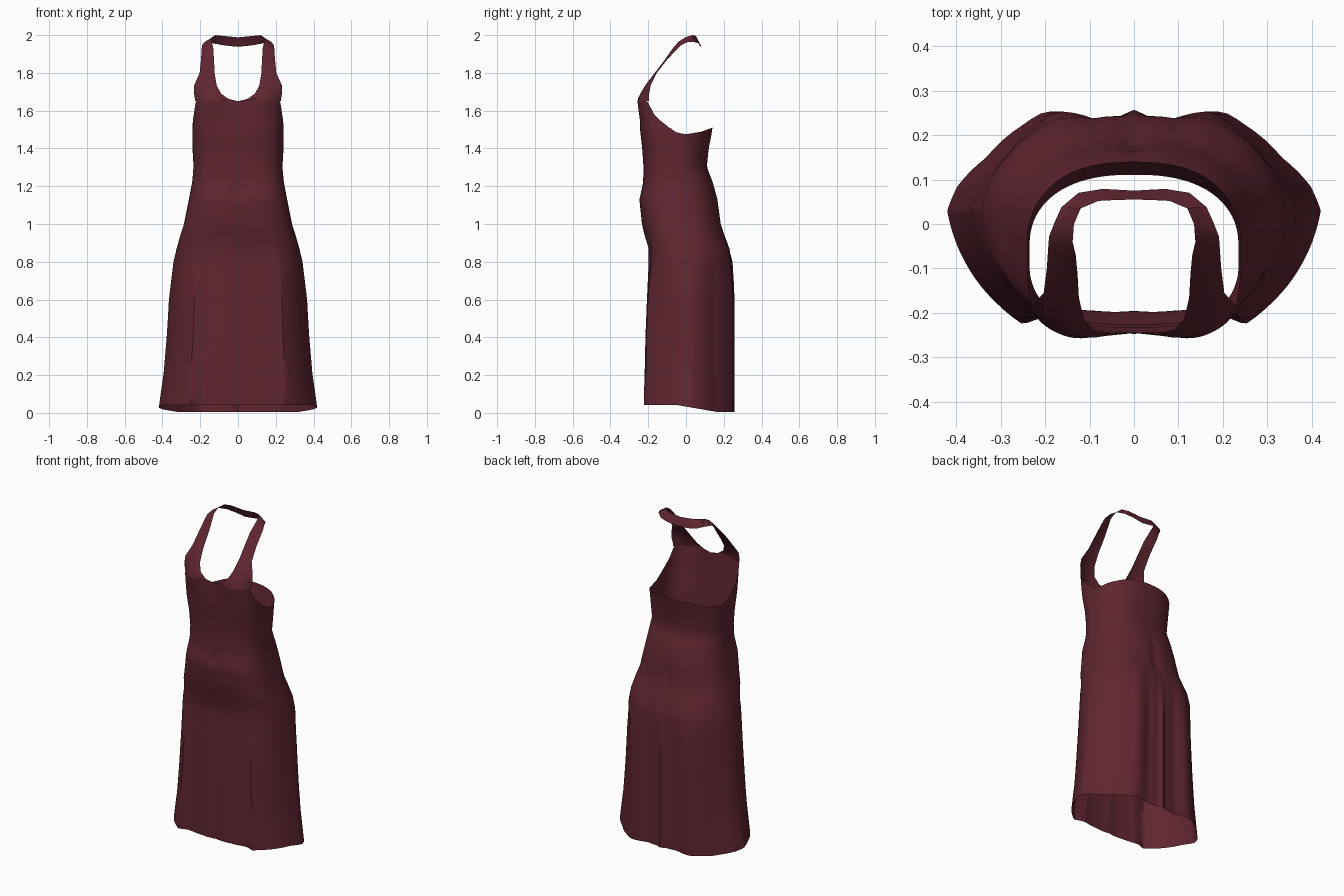
import bpy, bmesh, math
from math import sin, cos, pi, exp

if "Cube" in bpy.data.objects:
    bpy.data.objects.remove(bpy.data.objects["Cube"])

red = bpy.data.materials.new("wine_red_cloth")
red.diffuse_color = (0.115, 0.019, 0.030, 1)
red.use_nodes = True
red.node_tree.nodes["Principled BSDF"].inputs["Base Color"].default_value = red.diffuse_color

# height, half width, front y, back y
RINGS = [(0.0, .420, -.222, .240), (.2, .394, -.220, .242), (.4, .378, -.216, .242),
         (.6, .366, -.208, .243), (.8, .342, -.198, .243), (.87, .325, -.198, .228),
         (.95, .302, -.222, .202), (1.0, .286, -.233, .186), (1.13, .260, -.247, .168),
         (1.22, .243, -.227, .143), (1.3, .235, -.225, .110), (1.4, .241, -.232, .120),
         (1.5, .241, -.243, .140), (1.65, .238, -.245, .140)]
# y of the chest, height of the armhole and back edge there
EDGE = [(-.20, 1.65), (-.17, 1.58), (-.14, 1.545), (-.10, 1.51), (-.05, 1.485),
        (0, 1.475), (.08, 1.488), (.14, 1.51)]
# right half of the folded skirt outline, front to back
FOLDS = [(0, -.215), (.10, -.216), (.19, -.203), (.22, -.207), (.25, -.225), (.30, -.185),
         (.35, -.13), (.395, -.05), (.418, .03), (.395, .085), (.33, .15), (.25, .222),
         (.20, .253), (.10, .235), (.03, .242), (0, .257)]
CY = .015
POLAR = [(math.atan2(y - CY, x), math.hypot(x, y - CY)) for x, y in FOLDS]


def clamp(v):
    return max(0.0, min(1.0, v))


def lerp_table(table, v):
    if v <= table[0][0]:
        return table[0][1:]
    for a, b in zip(table, table[1:]):
        if v <= b[0]:
            t = (v - a[0]) / (b[0] - a[0])
            return tuple(p + (q - p) * t for p, q in zip(a[1:], b[1:]))
    return table[-1][1:]


def spow(v, e):
    return math.copysign(abs(v) ** e, v)


def body_point(a, z):
    """Point of the body shell at angle a (0 = right, -pi/2 = front)."""
    w, yf, yb = lerp_table(RINGS, z)
    n = 2.4 if sin(a) > 0 else 2.7 + .4 * clamp(z / 1.4) + 1.9 * clamp((z - 1.4) / .25)
    x = w * spow(cos(a), 2 / n)
    y = (yf + yb) / 2 + (yb - yf) / 2 * spow(sin(a), 2 / n)
    # skirt blends into the folded outline
    k = clamp((.95 - z) / .35)
    phi = math.atan2(y - CY, abs(x))
    r = lerp_table(POLAR, phi)[0]
    fx = math.copysign(r * cos(phi), x) * w / .418
    fy = CY + r * sin(phi) * (1 if phi > 0 else (yf - CY) / (-.222 - CY))
    x += (fx - x) * k
    y += (fy - y) * k
    if sin(a) < 0:
        # bust and navel crease
        y -= .014 * exp(-((abs(x) - .13) / .06) ** 2 - ((z - 1.64) / .06) ** 2)
        y += .014 * exp(-((abs(x) - (1.21 - z) * .35) / .013) ** 2 - ((z - 1.175) / .03) ** 2)
    else:
        # centre back seam
        y -= .012 * exp(-(x / .03) ** 2 - ((z - .98) / .15) ** 2)
    return x, y


def grid_object(name, rows, closed):
    bm = bmesh.new()
    vs = [[bm.verts.new(p) for p in row] for row in rows]
    n = len(rows[0])
    for r, s in zip(vs, vs[1:]):
        for i in range(n if closed else n - 1):
            j = (i + 1) % n
            bm.faces.new((r[i], r[j], s[j], s[i]))
    bmesh.ops.remove_doubles(bm, verts=bm.verts, dist=.0003)
    me = bpy.data.meshes.new(name)
    bm.to_mesh(me)
    bm.free()
    me.materials.append(red)
    ob = bpy.data.objects.new(name, me)
    bpy.context.collection.objects.link(ob)
    bpy.ops.object.select_all(action='DESELECT')
    ob.select_set(True)
    bpy.context.view_layer.objects.active = ob
    bpy.ops.object.shade_smooth_by_angle(angle=math.radians(35))
    return ob


# Skirt and bodice: stacked rings, trimmed along the armholes and back
COLS = 120
heights = [0, .1, .2, .3, .4, .5, .6, .7, .8, .87, .95, 1.0, 1.06, 1.1, 1.13, 1.15, 1.17,
           1.19, 1.21, 1.23, 1.26, 1.3, 1.35, 1.4, 1.45, 1.5, 1.55, 1.6, 1.65]
rows = []
for h in heights:
    row = []
    for c in range(COLS):
        a = 2 * pi * c / COLS
        a -= .6 * sin(4 * a) / 4          # even out the column spacing
        top = lerp_table(EDGE, body_point(a, 1.6)[1])[0]
        z = h if h < 1.22 else 1.22 + (h - 1.22) / .43 * (top - 1.22)
        x, y = body_point(a, z)
        # hem drops towards the back
        z += clamp(1 - h / .3) * (.042 - .038 * clamp((y + .05) / .22))
        row.append((x, y, z))
    rows.append(row)
grid_object("skirt_and_bodice", rows, True)


def chest_at(x, z):
    """Front of the bodice at a given x."""
    lo, hi = -pi / 2, 0
    for _ in range(30):
        mid = (lo + hi) / 2
        lo, hi = (mid, hi) if body_point(mid, z)[0] < x else (lo, mid)
    return (x, body_point(lo, z)[1], z)


# Halter: inner and outer edge from the neckline to the nape
HALTER = [((.050, -.247, 1.662), (.229, -.197, 1.668), .028),
          ((.090, -.238, 1.690), (.234, -.194, 1.695), .018),
          ((.113, -.214, 1.735), (.232, -.187, 1.735), .010),
          ((.124, -.165, 1.800), (.203, -.155, 1.800), .004),
          ((.127, -.112, 1.870), (.196, -.100, 1.870), .002),
          ((.131, -.070, 1.930), (.193, -.055, 1.918), 0),
          ((.138, -.040, 1.965), (.191, -.028, 1.945), 0),
          ((.135, .000, 1.990), (.178, .005, 1.962), 0),
          ((.120, .035, 2.000), (.163, .038, 1.965), 0),
          ((.080, .052, 1.996), (.125, .070, 1.955), 0),
          ((.040, .054, 1.992), (.070, .079, 1.945), 0),
          ((0, .055, 1.988), (0, .075, 1.938), 0)]
rows = [[chest_at(.226 * k / 10, 1.65) for k in range(11)]]
for inner, outer, bulge in HALTER:
    row = []
    for k in range(11):
        s = k / 10
        p = [i + (o - i) * s for i, o in zip(inner, outer)]
        p[1] -= bulge * 4 * s * (1 - s)
        row.append(p)
    rows.append(row)
strap = grid_object("halter_strap", rows, False)
mirror = strap.modifiers.new("mirror", 'MIRROR')
mirror.merge_threshold = .001
